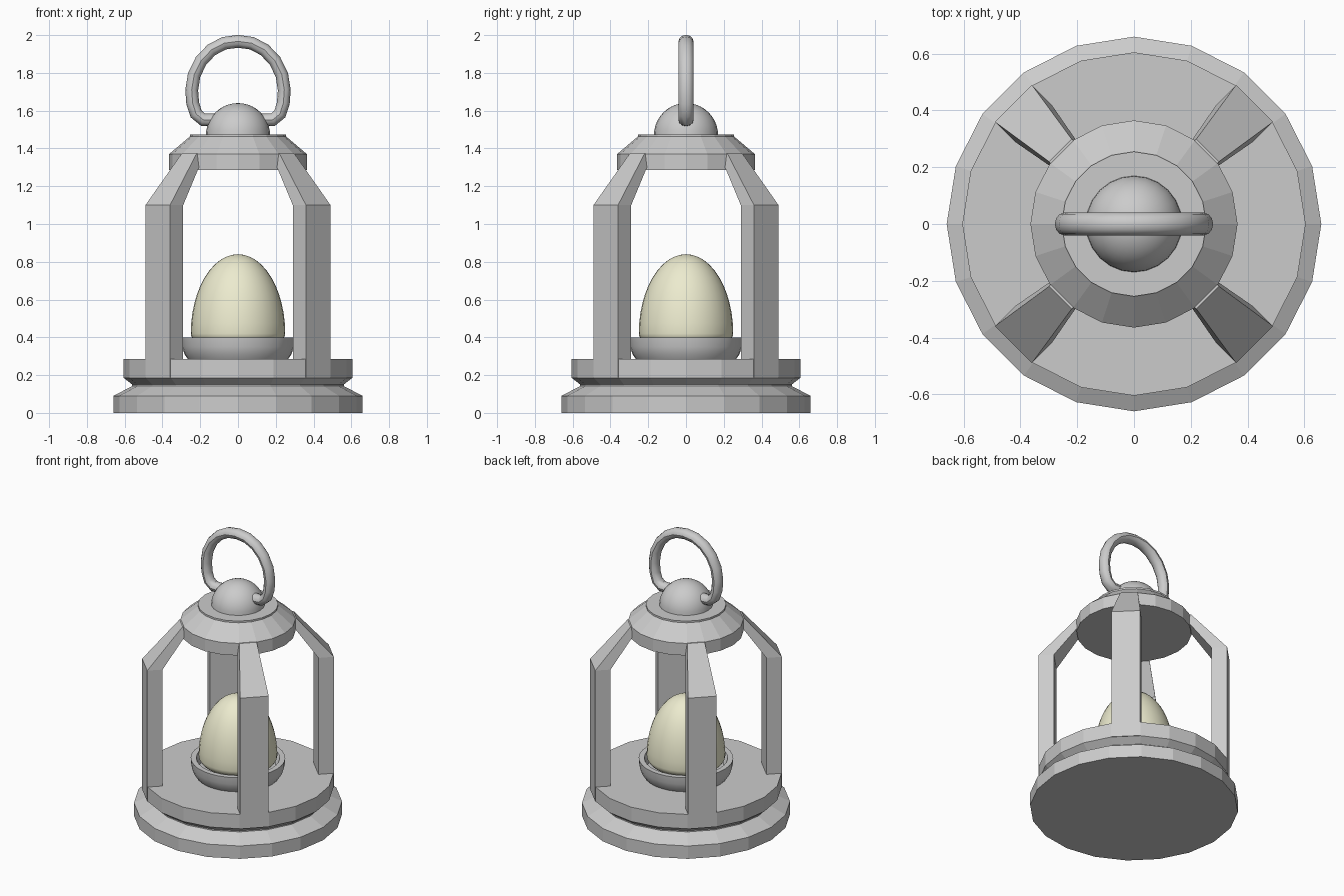
import bpy, bmesh, math
from mathutils import Vector

if "Cube" in bpy.data.objects:
    bpy.data.objects.remove(bpy.data.objects["Cube"])


def make_object(name, verts, faces, smooth_angle=None):
    mesh = bpy.data.meshes.new(name)
    mesh.from_pydata(verts, [], faces)
    bm = bmesh.new()
    bm.from_mesh(mesh)
    bmesh.ops.remove_doubles(bm, verts=bm.verts, dist=1e-5)
    bmesh.ops.recalc_face_normals(bm, faces=bm.faces)
    bm.to_mesh(mesh)
    bm.free()
    ob = bpy.data.objects.new(name, mesh)
    bpy.context.collection.objects.link(ob)
    if smooth_angle:
        bpy.ops.object.select_all(action='DESELECT')
        ob.select_set(True)
        bpy.context.view_layer.objects.active = ob
        bpy.ops.object.shade_smooth_by_angle(angle=math.radians(smooth_angle))
    return ob


def tube_faces(rings, n):
    return [(r * n + i, r * n + (i + 1) % n, (r + 1) * n + (i + 1) % n, (r + 1) * n + i)
            for r in range(rings - 1) for i in range(n)]


def lathe(name, profile, sides, smooth_angle=None):
    # open profile ends are closed with flat discs
    verts = [(r * math.cos(2 * math.pi * i / sides), r * math.sin(2 * math.pi * i / sides), z)
             for r, z in profile for i in range(sides)]
    faces = tube_faces(len(profile), sides)
    last = (len(profile) - 1) * sides
    if profile[0][0] > 0.001:
        faces.append(tuple(range(sides)))
    if profile[-1][0] > 0.001:
        faces.append(tuple(range(last, last + sides)))
    # pole rings collapse to triangles once doubles are merged
    return make_object(name, verts, faces, smooth_angle)


# Stepped base and roof cap, 20-sided and faceted
lathe("base", [(0.66, 0), (0.66, 0.09), (0.56, 0.142), (0.56, 0.15), (0.605, 0.185), (0.605, 0.285)], 20)
lathe("roof_cap", [(0.365, 1.285), (0.365, 1.37), (0.255, 1.463), (0.255, 1.475)], 20)

# Dome finial on the roof
arc = [math.radians(9 * k) for k in range(11)]
lathe("roof_dome", [(0.17 * math.cos(a), 1.47 + 0.17 * math.sin(a)) for a in arc], 24, 40)

# Shallow dish that holds the egg
lathe("dish", [(0.262, 0.28), (0.283, 0.31), (0.296, 0.35), (0.30, 0.40),
               (0.265, 0.40), (0.24, 0.35), (0.0, 0.33)], 32, 30)

# Egg
egg_profile = []
for k in range(25):
    a = math.radians(-90 + 7.5 * k)
    egg_profile.append((0.25 * math.cos(a), 0.42 + (0.42 if a > 0 else 0.10) * math.sin(a)))
egg = lathe("egg", egg_profile, 32, 60)
mat = bpy.data.materials.new("pale_cream")
mat.diffuse_color = (0.84, 0.83, 0.62, 1)
mat.use_nodes = True
mat.node_tree.nodes["Principled BSDF"].inputs["Base Color"].default_value = mat.diffuse_color
egg.data.materials.append(mat)

# Four corner posts: upright, then tapering inward to the cap
section = [(0.49, 0.36), (0.36, 0.49), (0.29, 0.42), (0.42, 0.29)]
levels = [(0.185, 1.0), (1.10, 1.0), (1.372, 0.61)]
for sx, sy, label in [(1, 1, "back_right"), (-1, 1, "back_left"), (1, -1, "front_right"), (-1, -1, "front_left")]:
    pv = [(sx * x * s, sy * y * s, z) for z, s in levels for x, y in section]
    make_object(label + "_post", pv, tube_faces(3, 4) + [(0, 1, 2, 3), (8, 9, 10, 11)])

# Carrying ring with its ends tucked into the dome
half = [(0.12, 1.55), (0.185, 1.552), (0.222, 1.583), (0.24, 1.64), (0.245, 1.71), (0.232, 1.79),
        (0.195, 1.865), (0.14, 1.922), (0.073, 1.957)]
path = [Vector((x, 0, z)) for x, z in half + [(0, 1.967)] + [(-x, z) for x, z in reversed(half)]]
n = 12
ring = []
for k, p in enumerate(path):
    t = (path[min(k + 1, len(path) - 1)] - path[max(k - 1, 0)]).normalized()
    normal = Vector((-t.z, 0, t.x))
    for i in range(n):
        a = 2 * math.pi * i / n
        ring.append(p + normal * 0.034 * math.cos(a) + Vector((0, 0.04 * math.sin(a), 0)))
last = len(ring) - n
make_object("carrying_ring", ring,
            tube_faces(len(path), n) + [tuple(range(n)), tuple(range(last, last + n))], 35)
